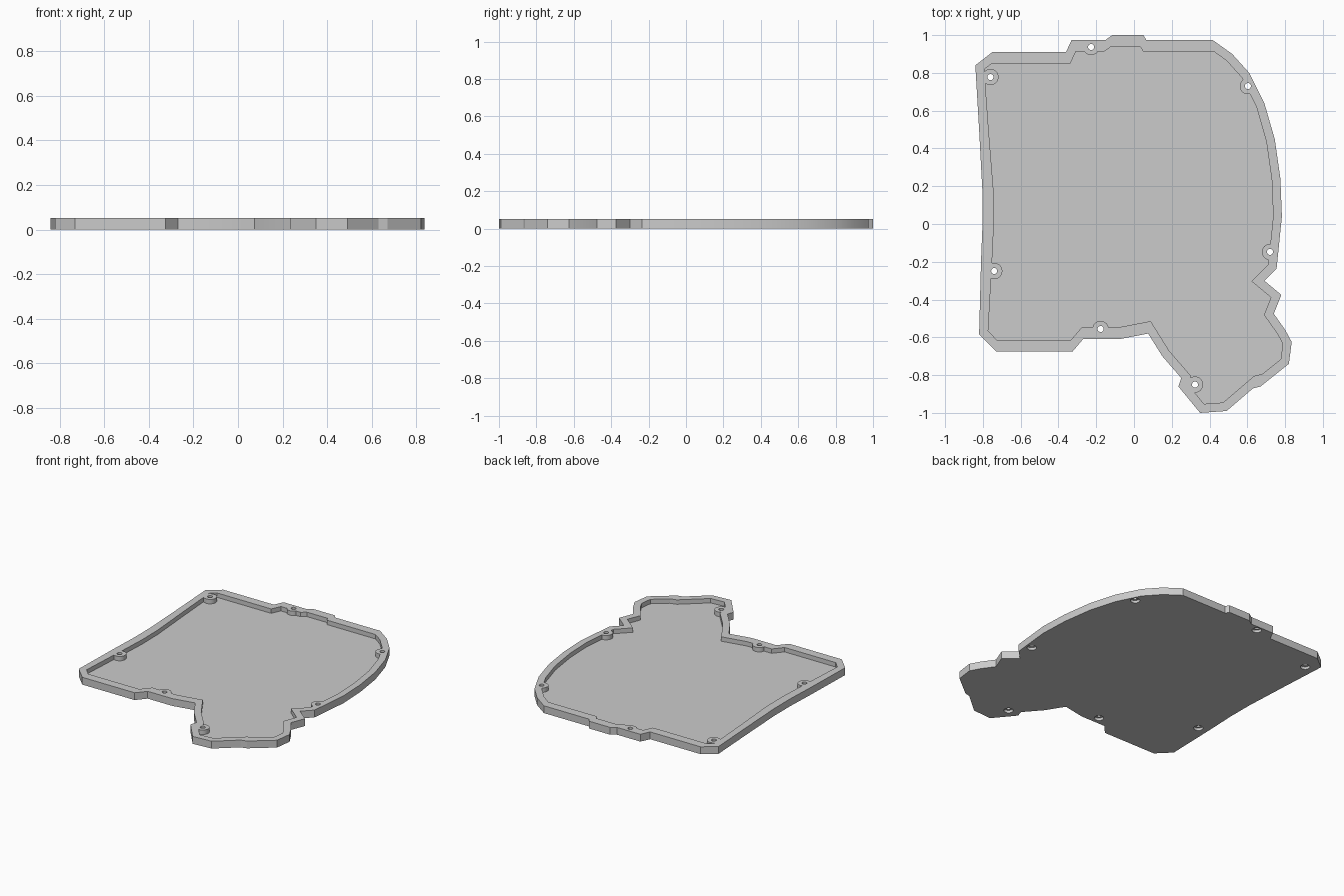
import bpy, bmesh, math
from mathutils import Vector

HEIGHT, FLOOR = 0.051, 0.02

default = bpy.data.objects.get("Cube")
if default:
    bpy.data.objects.remove(default, do_unlink=True)

# Outer outline of the tray, clockwise from the back right corner
OUTLINE = [Vector(p) for p in (
    (-.84, .84), (-.75, .91), (-.36, .91), (-.33, .975), (-.15, .975),
    (-.115, 1), (.05, 1), (.065, .975), (.415, .975), (.52, .9), (.61, .8),
    (.69, .64), (.745, .45), (.775, .24), (.783, .04), (.755, -.235),
    (.69, -.3), (.78, -.375), (.74, -.475), (.8, -.56), (.835, -.625),
    (.82, -.74), (.67, -.86), (.63, -.87), (.49, -.99), (.35, -1),
    (.235, -.86), (.25, -.815), (.15, -.7), (.075, -.58), (-.08, -.61),
    (-.27, -.61), (-.325, -.675), (-.73, -.675), (-.82, -.585),
    (-.81, -.2), (-.802, 0), (-.803, .18), (-.82, .5))]

SCREWS = ((-.76, .778), (-.227, .937), (.603, .73), (.72, -.148),
          (-.74, -.249), (-.177, -.556), (.323, -.85))


def inset_line(a, b):
    """Inward normal of a clockwise edge, and its shifted offset along it."""
    d = (b - a).normalized()
    normal = Vector((d.y, -d.x))
    wide = abs(normal.y) > 0.9 and a.y > -0.9
    return normal, normal.dot(a) + (0.062 if wide else 0.046)


def inner_outline(points):
    """Meet the shifted edges again at each corner to get the rim's inside."""
    result = []
    for i, p in enumerate(points):
        n1, c1 = inset_line(points[i - 1], p)
        n2, c2 = inset_line(p, points[(i + 1) % len(points)])
        det = n1.cross(n2)
        q = Vector((c1 * n2.y - c2 * n1.y, n1.x * c2 - n2.x * c1)) / det
        if q.x < -0.7:      # the left rim is a little wider in the middle
            q.x += 0.014 * max(0, 1 - (q.y / 0.6) ** 2)
        result.append(q)
    return result


def prism(name, points, bottom, top):
    bm = bmesh.new()
    base = bm.faces.new([bm.verts.new((p[0], p[1], bottom)) for p in points])
    extruded = bmesh.ops.extrude_face_region(bm, geom=[base], use_keep_orig=True)
    for v in extruded["geom"]:
        if isinstance(v, bmesh.types.BMVert):
            v.co.z = top
    bmesh.ops.recalc_face_normals(bm, faces=bm.faces)
    mesh = bpy.data.meshes.new(name)
    bm.to_mesh(mesh)
    bm.free()
    obj = bpy.data.objects.new(name, mesh)
    bpy.context.collection.objects.link(obj)
    return obj


def disc(name, center, radius, bottom, top, sides=32):
    angles = [math.tau * i / sides for i in range(sides)]
    ring = [(center[0] + radius * math.cos(a), center[1] + radius * math.sin(a))
            for a in angles]
    return prism(name, ring, bottom, top)


def cut(target, cutter):
    """Subtract the cutter for good and remove it."""
    mod = target.modifiers.new("cut", "BOOLEAN")
    mod.operation, mod.solver, mod.object = "DIFFERENCE", "EXACT", cutter
    graph = bpy.context.evaluated_depsgraph_get()
    mesh = bpy.data.meshes.new_from_object(target.evaluated_get(graph))
    target.modifiers.clear()
    target.data = mesh
    bpy.data.objects.remove(cutter, do_unlink=True)


# Pocket, leaving a round boss around every screw hole
pocket = prism("pocket_cutter", inner_outline(OUTLINE), FLOOR, HEIGHT + 0.05)
for screw in SCREWS:
    cut(pocket, disc("boss_cutter", screw, 0.043, -0.1, 0.2))

# Tray with rim, screw holes and counterbores underneath
tray = prism("tray", OUTLINE, 0, HEIGHT)
cut(tray, pocket)
for screw in SCREWS:
    cut(tray, disc("hole_cutter", screw, 0.016, -0.1, 0.2))
    cut(tray, disc("counterbore_cutter", screw, 0.03, -0.1, 0.018))
tray.name = tray.data.name = "tray"

# Plain grey finish
grey = bpy.data.materials.new("plain_grey")
grey.use_nodes = True
colour = (0.6, 0.6, 0.6, 1)
grey.diffuse_color = colour
grey.node_tree.nodes["Principled BSDF"].inputs["Base Color"].default_value = colour
tray.data.materials.clear()
tray.data.materials.append(grey)

# Smooth the gentle curves, keep the corners crisp
bpy.ops.object.select_all(action="DESELECT")
tray.select_set(True)
bpy.context.view_layer.objects.active = tray
bpy.ops.object.shade_smooth_by_angle(angle=math.radians(18))
